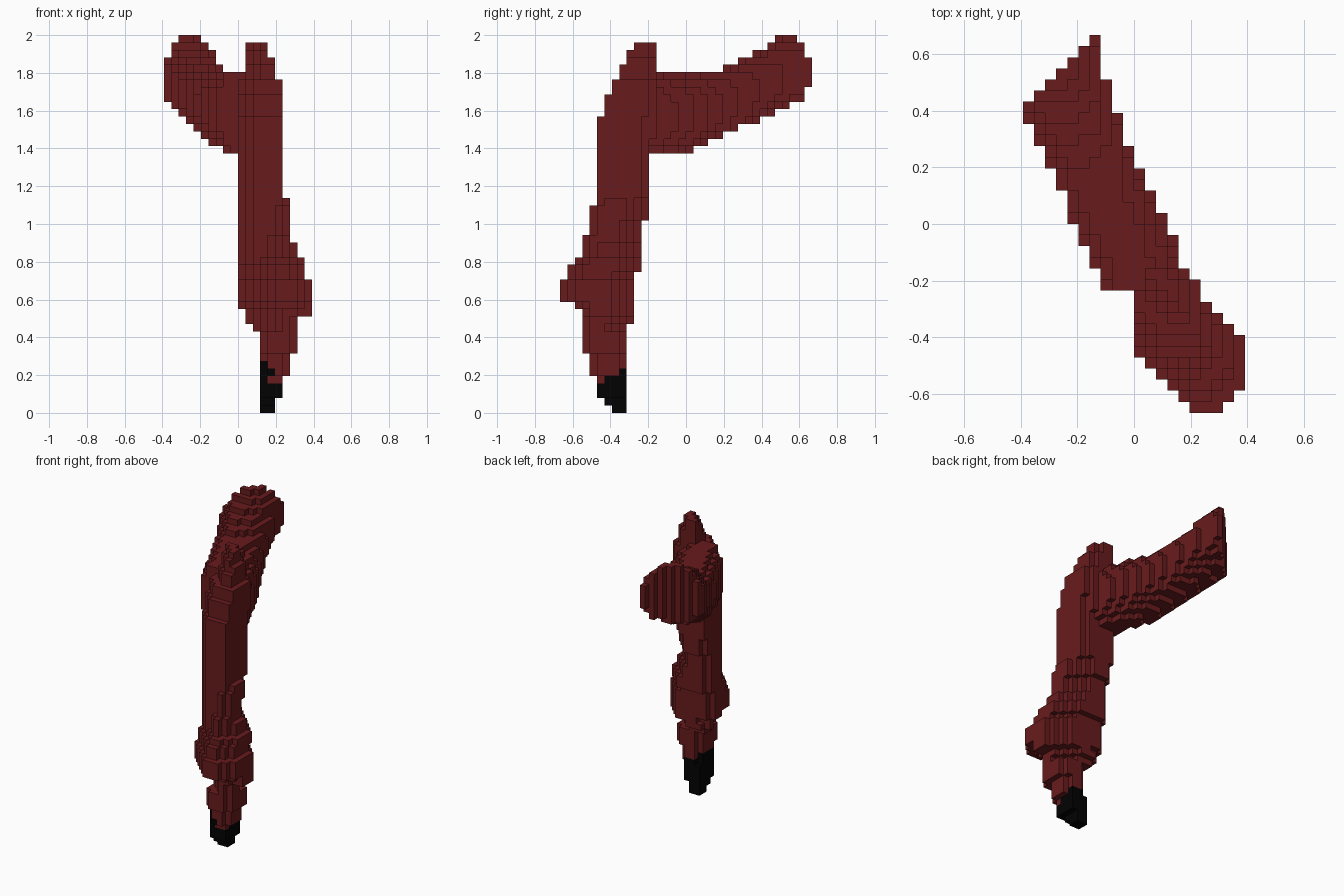
import bpy
import bmesh

if "Cube" in bpy.data.objects:
    bpy.data.objects.remove(bpy.data.objects["Cube"], do_unlink=True)

NX, NY, NZ = 20, 34, 51          # block grid
S = 2.0 / NZ                     # block size


def material(name, rgb):
    m = bpy.data.materials.new(name)
    m.use_nodes = True
    m.diffuse_color = (*rgb, 1)
    m.node_tree.nodes["Principled BSDF"].inputs["Base Color"].default_value = (*rgb, 1)
    return m


RED = material("dark red", (0.138, 0.011, 0.012))
BLACK = material("black", (0.0006, 0.0006, 0.0006))


def inside(u, v, p):
    return abs(u) ** p + abs(v) ** p <= 1.0


def column(rows, top, p, front_cut, back_cut):
    """Stacked rounded sections (bottom z, x0, x1, y0, y1) with two bevelled corners."""
    cells = set()
    ends = [r[0] for r in rows[1:]] + [top]
    for (z0, x0, x1, y0, y1), z1 in zip(rows, ends):
        cx, cy, rx, ry = (x0 + x1) / 2, (y0 + y1) / 2, (x1 - x0) / 2, (y1 - y0) / 2
        for x in range(x0, x1):
            for y in range(y0, y1):
                front = x + y + 1 - x0 - y0
                back = x1 + y1 - x - y - 1
                if (front >= front_cut and back >= back_cut
                        and inside((x + 0.5 - cx) / rx, (y + 0.5 - cy) / ry, p)):
                    cells.update((x, y, z) for z in range(z0, z1))
    return cells


def sweep(stations, p, tilt, end_plane):
    """Tilted rounded section swept along y: (y, centre x, half x, centre z, half z)."""
    cells = set()
    for y in range(NY):
        wy = (y + 0.5 - NY / 2) * S
        for a, b in zip(stations, stations[1:]):
            if a[0] <= wy < b[0]:
                t = (wy - a[0]) / (b[0] - a[0])
                cx, rx, cz, rz = [i + (j - i) * t for i, j in zip(a[1:], b[1:])]
                for x in range(NX):
                    dx = (x + 0.5 - NX / 2) * S - cx
                    for z in range(NZ):
                        dz = (z + 0.5) * S - cz + tilt * dx
                        if wy - dx - cx < end_plane and inside(dx / rx, dz / rz, p):
                            cells.add((x, y, z))
    return cells


# Lower leg narrowing to the foot
lower = column([(0, 13, 15, 7, 9), (1, 13, 15, 6, 9), (2, 13, 16, 5, 9),
                (5, 13, 17, 4, 9), (8, 13, 18, 3, 9)], 11, 2.7, 1, 1)

# Upright core: rounded at the joint, squarer above, with a stepped top
upright = column([(14, 10, 16, 5, 10), (19, 10, 16, 5, 11), (26, 10, 16, 5, 12)],
                 29, 3, 3, 3)
upright |= column([(29, 10, 16, 5, 12), (40, 10, 16, 6, 13), (43, 10, 16, 7, 13),
                   (45, 11, 15, 8, 13), (47, 11, 15, 9, 13), (48, 11, 14, 9, 13),
                   (49, 11, 14, 10, 13)], 50, 6, 3, 2)

# Rounded joint bulging around the core
joint = column([(11, 11, 18, 3, 9), (12, 11, 18, 3, 10), (13, 11, 20, 3, 10),
                (14, 10, 20, 2, 10), (15, 10, 20, 0, 10), (18, 10, 19, 1, 10),
                (19, 10, 19, 1, 11), (20, 10, 19, 2, 11), (21, 10, 18, 3, 11),
                (23, 10, 17, 3, 11), (24, 10, 17, 4, 11), (26, 10, 17, 4, 12),
                (28, 10, 17, 5, 12)], 29, 2.6, 6, 4)

# Arm rising to the back, cut off by a slanted plane
arm = sweep([(-0.24, 0.05, 0.16, 1.585, 0.215), (0.0, -0.046, 0.165, 1.595, 0.21),
             (0.2, -0.14, 0.16, 1.642, 0.17), (0.4, -0.235, 0.17, 1.745, 0.178),
             (0.52, -0.265, 0.165, 1.81, 0.19), (0.68, -0.285, 0.16, 1.84, 0.15)],
            2.4, 0.18, 0.80)


def is_black(c):
    x, y, z = c
    if z < 5:
        return not (z == 4 and y < 6 and x > 13)
    return x == 13 and z < 7 or z == 5 and (x < 15 or x == 15 and y > 4)


foot = {c for c in lower if is_black(c)}
parts = [("foot", foot, BLACK), ("lower_leg", lower - foot, RED), ("upright", upright, RED),
         ("joint", joint - upright, RED), ("back_arm", arm - upright, RED)]
solid = set().union(*(cells for _, cells, _ in parts))

# Outward directions with the matching corner loops
SIDES = {(1, 0, 0): [(1, 0, 0), (1, 1, 0), (1, 1, 1), (1, 0, 1)],
         (-1, 0, 0): [(0, 0, 0), (0, 0, 1), (0, 1, 1), (0, 1, 0)],
         (0, 1, 0): [(0, 1, 0), (0, 1, 1), (1, 1, 1), (1, 1, 0)],
         (0, -1, 0): [(0, 0, 0), (1, 0, 0), (1, 0, 1), (0, 0, 1)],
         (0, 0, 1): [(0, 0, 1), (1, 0, 1), (1, 1, 1), (0, 1, 1)],
         (0, 0, -1): [(0, 0, 0), (0, 1, 0), (1, 1, 0), (1, 0, 0)]}

# Skin each part with the exposed block faces
for name, cells, mat in parts:
    bm = bmesh.new()
    verts = {}
    for c in sorted(cells):
        for d, loop in SIDES.items():
            if tuple(i + j for i, j in zip(c, d)) in solid:
                continue
            corners = []
            for o in loop:
                k = tuple(i + j for i, j in zip(c, o))
                if k not in verts:
                    verts[k] = bm.verts.new(((k[0] - NX / 2) * S, (k[1] - NY / 2) * S, k[2] * S))
                corners.append(verts[k])
            bm.faces.new(corners)
    mesh = bpy.data.meshes.new(name)
    bm.to_mesh(mesh)
    bm.free()
    mesh.materials.append(mat)
    bpy.context.collection.objects.link(bpy.data.objects.new(name, mesh))
